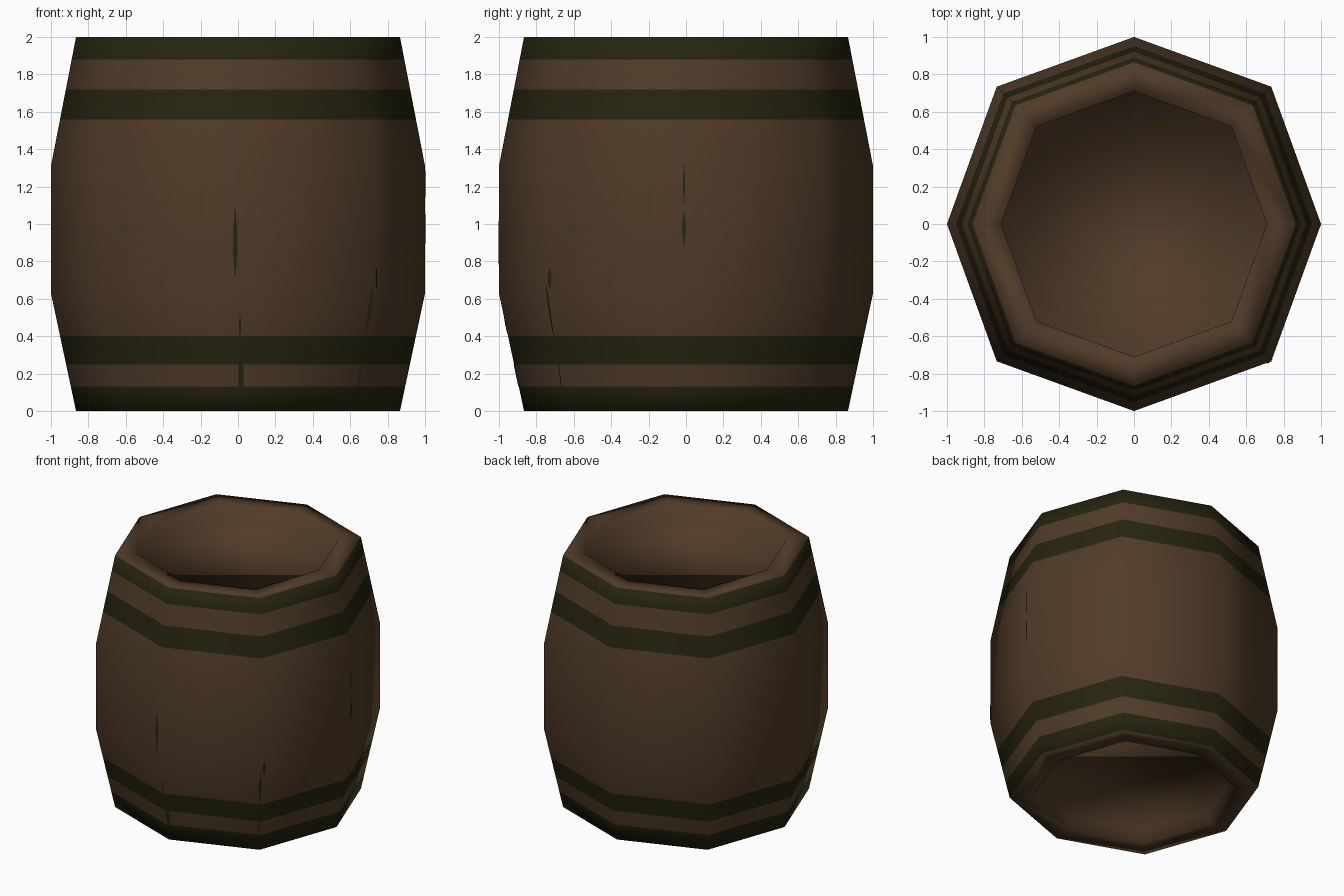
import bpy, bmesh, math

if "Cube" in bpy.data.objects:
    bpy.data.objects.remove(bpy.data.objects["Cube"])


def material(name, rgb):
    m = bpy.data.materials.new(name)
    m.diffuse_color = (*rgb, 1)
    m.use_nodes = True
    m.node_tree.nodes["Principled BSDF"].inputs["Base Color"].default_value = m.diffuse_color
    return m


WOOD = material("brown_wood", (0.080, 0.044, 0.021))
BAND = material("dark_green_band", (0.019, 0.018, 0.005))

R_END, R_MID, R_LID = 0.866, 1.0, 0.71
RECESS = 0.10


def side_radius(z):
    """Radius of the barrel side at height z."""
    if z < 0.63:
        return R_END + (R_MID - R_END) * z / 0.63
    if z > 1.31:
        return R_MID - (R_MID - R_END) * (z - 1.31) / 0.69
    return R_MID


def corner(i):
    """Unit octagon corner; the diagonal corners sit slightly further out."""
    a = math.radians(45 * i)
    k = 1.0 if i % 2 == 0 else 1.038
    return k * math.cos(a), k * math.sin(a)


def on_octagon(t):
    """Point on the unit octagon, t counted in sides."""
    i = math.floor(t)
    (x0, y0), (x1, y1) = corner(i), corner(i + 1)
    f = t - i
    return x0 + (x1 - x0) * f, y0 + (y1 - y0) * f


def finish(bm, name, mats, smooth=True):
    me = bpy.data.meshes.new(name)
    for f in bm.faces:
        f.smooth = smooth
    bm.to_mesh(me)
    bm.free()
    for m in mats:
        me.materials.append(m)
    ob = bpy.data.objects.new(name, me)
    bpy.context.collection.objects.link(ob)
    return ob


# Barrel: octagonal loft, with recessed lids and hoops chosen by height
side_z = [0, 0.13, 0.25, 0.40, 0.63, 1.31, 1.56, 1.72, 1.88, 2.0]
hoops = [(0, 0.13), (0.25, 0.40), (1.56, 1.72), (1.88, 2.0)]
profile = ([(R_LID, RECESS), (R_LID, 0)]
           + [(side_radius(z), z) for z in side_z]
           + [(R_LID, 2.0), (R_LID, 2.0 - RECESS)])

bm = bmesh.new()
rings = [[bm.verts.new((r * corner(i)[0], r * corner(i)[1], z)) for i in range(8)]
         for r, z in profile]
for (low, high), (pl, ph) in zip(zip(rings, rings[1:]), zip(profile, profile[1:])):
    mid = (pl[1] + ph[1]) / 2
    is_side = min(pl[0], ph[0]) > R_LID
    hoop = is_side and any(a < mid < b for a, b in hoops)
    for i in range(8):
        j = (i + 1) % 8
        f = bm.faces.new((low[i], low[j], high[j], high[i]))
        f.material_index = int(hoop)
bm.faces.new(rings[0][::-1])
bm.faces.new(rings[-1])
finish(bm, "barrel", [WOOD, BAND])


# Cracks: thin tapered plates just above the staves, near the corners
def crack(name, t, z0, z1, width, taper=True):
    bm = bmesh.new()
    rows, n = [], 6
    for k in range(n + 1):
        z = z0 + (z1 - z0) * k / n
        w = width * (max(0.15, math.sin(math.pi * k / n)) if taper else 1)
        r = side_radius(z) + 0.004
        row = []
        for s in (-0.5, 0.5):
            x, y = on_octagon(t + s * w / 0.78)
            row.append(bm.verts.new((r * x, r * y, z)))
        rows.append(row)
    for a, b in zip(rows, rows[1:]):
        bm.faces.new((a[0], a[1], b[1], b[0]))
    finish(bm, name, [BAND], False)


crack("front_middle_crack", 5.98, 0.72, 1.08, 0.028)
crack("front_low_crack", 6.015, 0.40, 0.51, 0.014)
crack("front_gap_between_hoops", 6.025, 0.13, 0.25, 0.03, False)
crack("front_corner_crack", 6.975, 0.40, 0.68, 0.025)
crack("front_corner_gap", 6.975, 0.13, 0.25, 0.014, False)
crack("right_middle_crack", 7.985, 0.88, 1.07, 0.02)
crack("right_upper_crack", 7.985, 1.10, 1.33, 0.012)
crack("right_corner_crack", 7.012, 0.65, 0.77, 0.022)
